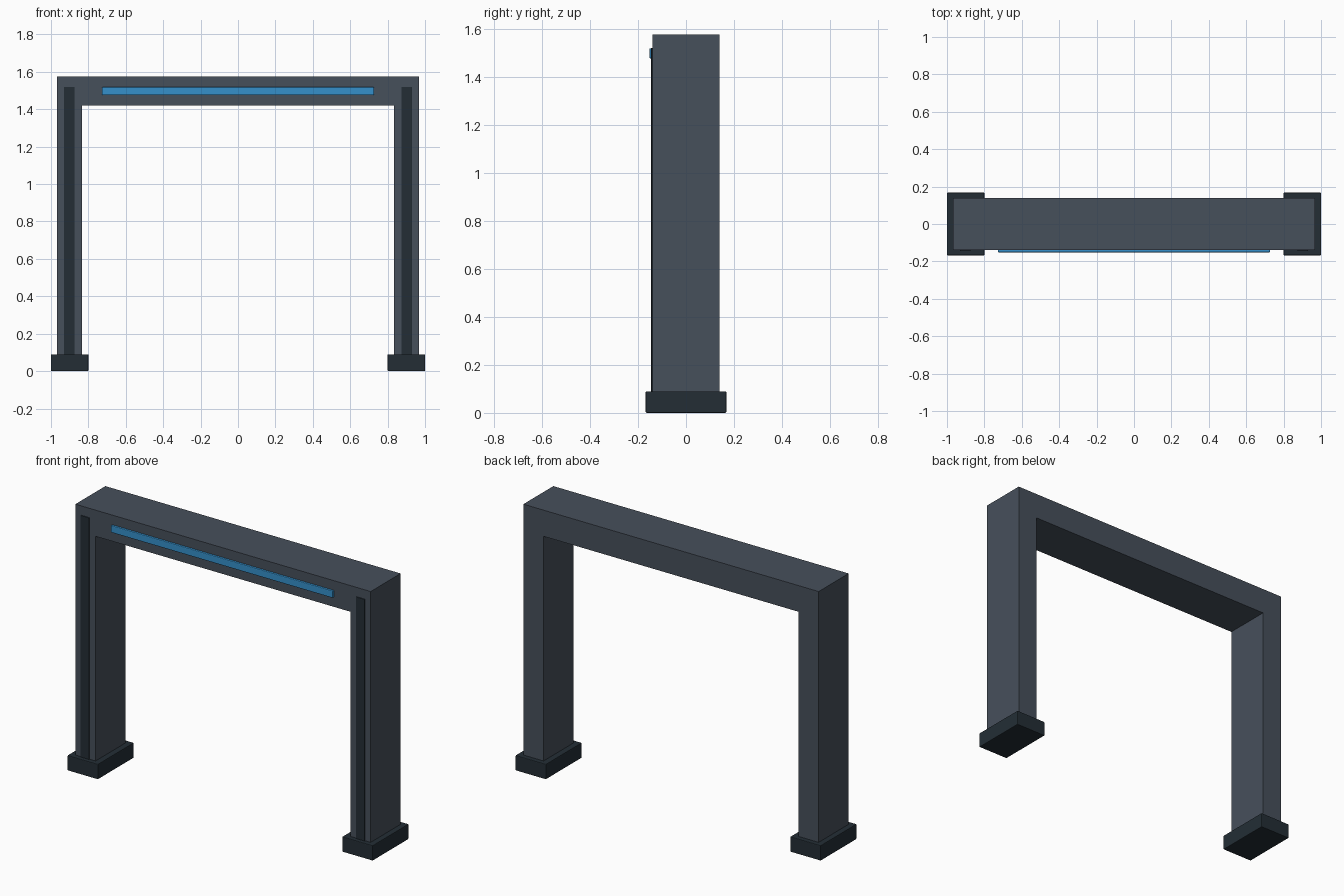
import bpy
import bmesh

cube = bpy.data.objects.get("Cube")
if cube:
    bpy.data.objects.remove(cube, do_unlink=True)


def material(name, colour):
    mat = bpy.data.materials.new(name)
    mat.use_nodes = True
    mat.diffuse_color = (*colour, 1)
    mat.node_tree.nodes["Principled BSDF"].inputs["Base Color"].default_value = (*colour, 1)
    return mat


slate = material("slate_grey", (0.062, 0.079, 0.105))
dark = material("dark_grey", (0.017, 0.027, 0.036))
blue = material("light_blue", (0.035, 0.28, 0.6))


def finish(name, bm, mat, bevel=0):
    mesh = bpy.data.meshes.new(name)
    bmesh.ops.recalc_face_normals(bm, faces=bm.faces)
    bm.to_mesh(mesh)
    bm.free()
    mesh.materials.append(mat)
    obj = bpy.data.objects.new(name, mesh)
    bpy.context.collection.objects.link(obj)
    if bevel:
        mod = obj.modifiers.new("Bevel", "BEVEL")
        mod.width = bevel
        mod.segments = 2


def box(name, low, high, mat, bevel=0):
    bm = bmesh.new()
    bmesh.ops.create_cube(bm, size=1)
    for v in bm.verts:
        v.co = [h if c > 0 else l for c, l, h in zip(v.co, low, high)]
    finish(name, bm, mat, bevel)


# Portal frame: one arch profile extruded through its depth
half, inner, top, under, base, depth = 0.967, 0.835, 1.575, 1.42, 0.01, 0.14
profile = [(-half, base), (-half, top), (half, top), (half, base),
           (inner, base), (inner, under), (-inner, under), (-inner, base)]
bm = bmesh.new()
face = bm.faces.new([bm.verts.new((x, -depth, z)) for x, z in profile])
new = bmesh.ops.extrude_face_region(bm, geom=[face])["geom"]
bmesh.ops.translate(bm, vec=(0, 2 * depth, 0),
                    verts=[g for g in new if isinstance(g, bmesh.types.BMVert)])
finish("portal_frame", bm, slate)

# Feet and front trim strips, one pair per side
for side, sign in (("left", 1), ("right", -1)):
    def span(a, b):
        return sorted((a * sign, b * sign))

    x0, x1 = span(0.8, 1.0)
    box(side + "_foot", (x0, -0.168, 0), (x1, 0.168, 0.09), dark, 0.004)
    x0, x1 = span(0.874, 0.93)
    box(side + "_trim_strip", (x0, -0.145, 0.05), (x1, -0.13, 1.52), dark, 0.002)

# Light bar on the crossbeam
box("light_bar", (-0.727, -0.152, 1.476), (0.727, -0.13, 1.518), blue, 0.004)
